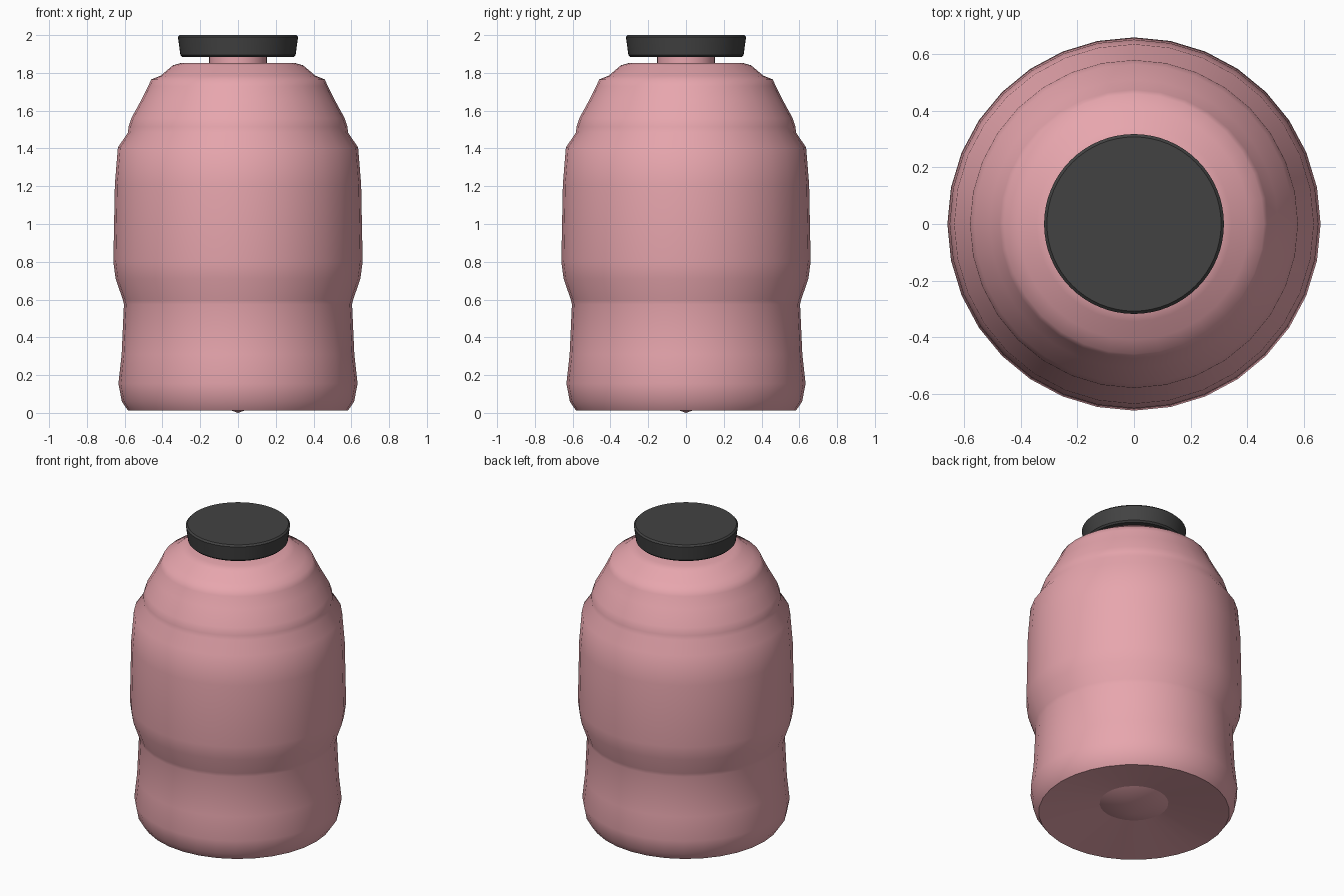
import bpy, bmesh, math

if "Cube" in bpy.data.objects:
    bpy.data.objects.remove(bpy.data.objects["Cube"], do_unlink=True)


def material(name, rgb):
    mat = bpy.data.materials.new(name)
    mat.use_nodes = True
    mat.diffuse_color = (*rgb, 1)
    mat.node_tree.nodes["Principled BSDF"].inputs["Base Color"].default_value = (*rgb, 1)
    return mat


def lathe(name, profile, sides, mat, sharp_angle):
    """Spin an (radius, height) profile, listed bottom to top, about z."""
    bm = bmesh.new()
    verts = [bm.verts.new((r, 0, z)) for r, z in profile]
    edges = [bm.edges.new(pair) for pair in zip(verts, verts[1:])]
    bmesh.ops.spin(bm, geom=verts + edges, cent=(0, 0, 0), axis=(0, 0, 1),
                   angle=math.tau, steps=sides, use_duplicate=False)
    bmesh.ops.remove_doubles(bm, verts=bm.verts, dist=0.0005)
    bmesh.ops.recalc_face_normals(bm, faces=bm.faces)
    mesh = bpy.data.meshes.new(name)
    bm.to_mesh(mesh)
    bm.free()
    mesh.materials.append(mat)
    obj = bpy.data.objects.new(name, mesh)
    bpy.context.collection.objects.link(obj)
    bpy.ops.object.select_all(action="DESELECT")
    obj.select_set(True)
    bpy.context.view_layer.objects.active = obj
    bpy.ops.object.shade_smooth_by_angle(angle=math.radians(sharp_angle))
    return obj


pink = material("dusty_pink", (0.80, 0.38, 0.42))
charcoal = material("charcoal", (0.055, 0.055, 0.055))

RECESS = (0.21, 0.075)   # rim of the dimple under the base

# Bottle wall: recessed base, waist, belly, stepped shoulder and neck
lathe("bottle_body", [
    RECESS, (0.582, 0.012), (0.615, 0.06), (0.633, 0.155), (0.616, 0.31),
    (0.604, 0.575), (0.61, 0.6), (0.648, 0.71), (0.66, 0.80), (0.652, 1.21),
    (0.636, 1.405), (0.582, 1.485), (0.58, 1.515), (0.565, 1.56), (0.51, 1.66),
    (0.475, 1.73), (0.46, 1.765), (0.41, 1.785), (0.345, 1.84), (0.30, 1.853),
    (0.153, 1.853), (0.153, 1.89)], 32, pink, 60)

# Shallow cone closing the middle of the base
lathe("base_dimple", [(0, 0), RECESS], 32, pink, 60)

# Screw cap with chamfered rims
lathe("cap", [(0, 1.885), (0.295, 1.885), (0.305, 1.895), (0.318, 1.99),
              (0.308, 2.0), (0, 2.0)], 64, charcoal, 30)
